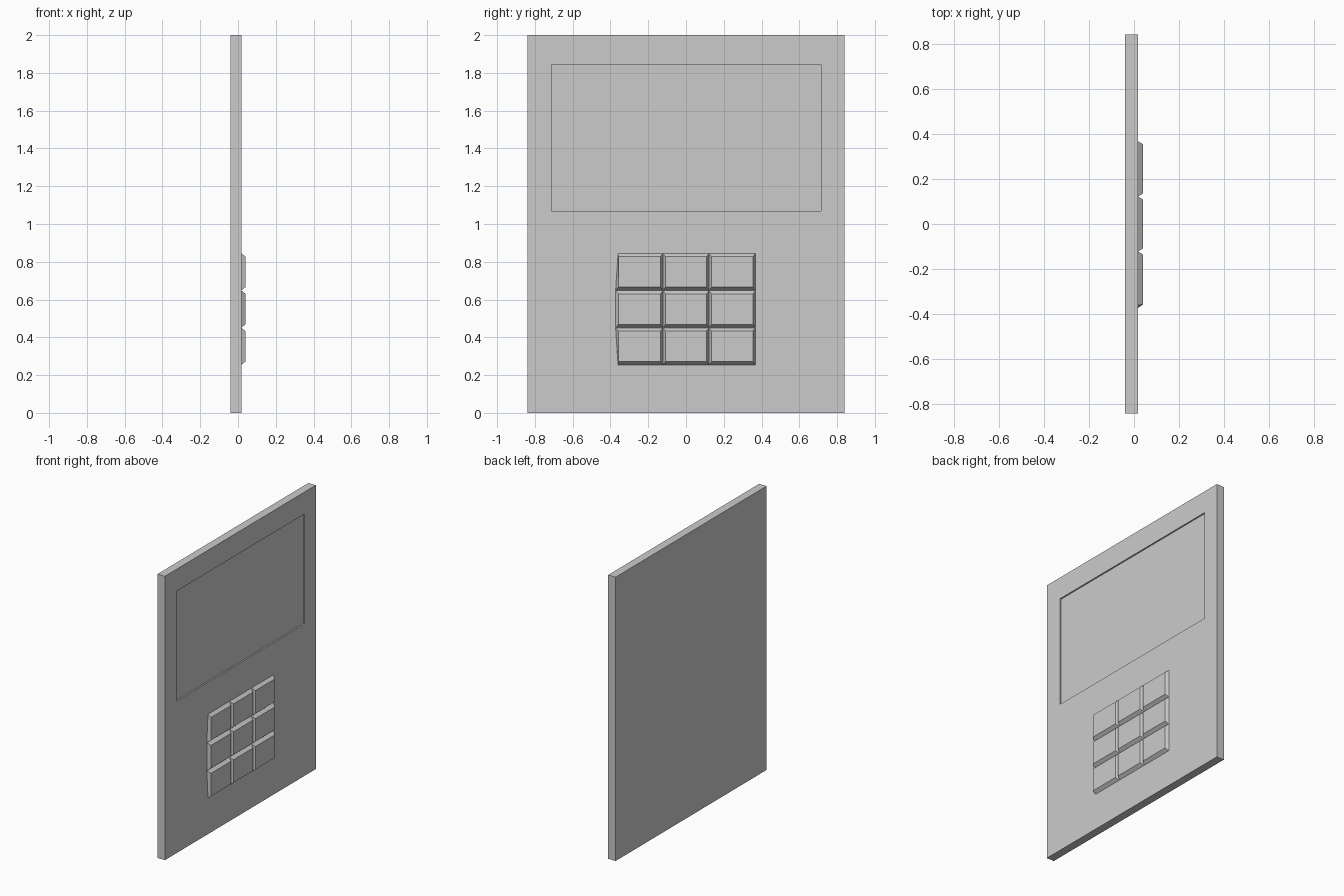
import bpy

if "Cube" in bpy.data.objects:
    bpy.data.objects.remove(bpy.data.objects["Cube"])


def rect(x, y0, y1, z0, z1):
    """Rectangle ring facing +x."""
    return [(x, y0, z0), (x, y1, z0), (x, y1, z1), (x, y0, z1)]


def loft(name, rings):
    """Closed solid skinned through four-point rings, capped at both ends."""
    verts = [p for ring in rings for p in ring]
    faces = [(3, 2, 1, 0)]
    for r in range(len(rings) - 1):
        a, b = r * 4, r * 4 + 4
        for i in range(4):
            j = (i + 1) % 4
            faces.append((a + i, a + j, b + j, b + i))
    last = (len(rings) - 1) * 4
    faces.append(tuple(range(last, last + 4)))
    mesh = bpy.data.meshes.new(name)
    mesh.from_pydata(verts, [], faces)
    mesh.update()
    obj = bpy.data.objects.new(name, mesh)
    bpy.context.collection.objects.link(obj)
    return obj


FRONT = 0.018   # slab face
TOP = 0.04      # button tops

# Slab with a shallow recessed screen
loft("body_with_screen_recess", [
    rect(-0.04, -0.84, 0.84, 0, 2),
    rect(FRONT, -0.84, 0.84, 0, 2),
    rect(FRONT, -0.712, 0.716, 1.07, 1.845),
    rect(FRONT - 0.01, -0.712, 0.716, 1.07, 1.845),
])

# 3 x 3 keypad of bevelled buttons; the outer left edge bows slightly
cols = [-0.365, -0.122, 0.122, 0.367]
rows = [0.254, 0.451, 0.648, 0.845]
left_edge = [-0.36, -0.373, -0.373, -0.36]
BY, BZ = 0.013, 0.018

for r in range(3):
    for c in range(3):
        y0, y1 = cols[c], cols[c + 1]
        z0, z1 = rows[r], rows[r + 1]
        base = rect(FRONT - 0.0005, y0, y1, z0, z1)
        if c == 0:
            base[0] = (base[0][0], left_edge[r], z0)
            base[3] = (base[3][0], left_edge[r + 1], z1)
            y0 = -0.37
        top = rect(TOP, y0 + BY, y1 - BY, z0 + BZ, z1 - BZ)
        loft(f"button_{r + 1}_{c + 1}", [base, top])
